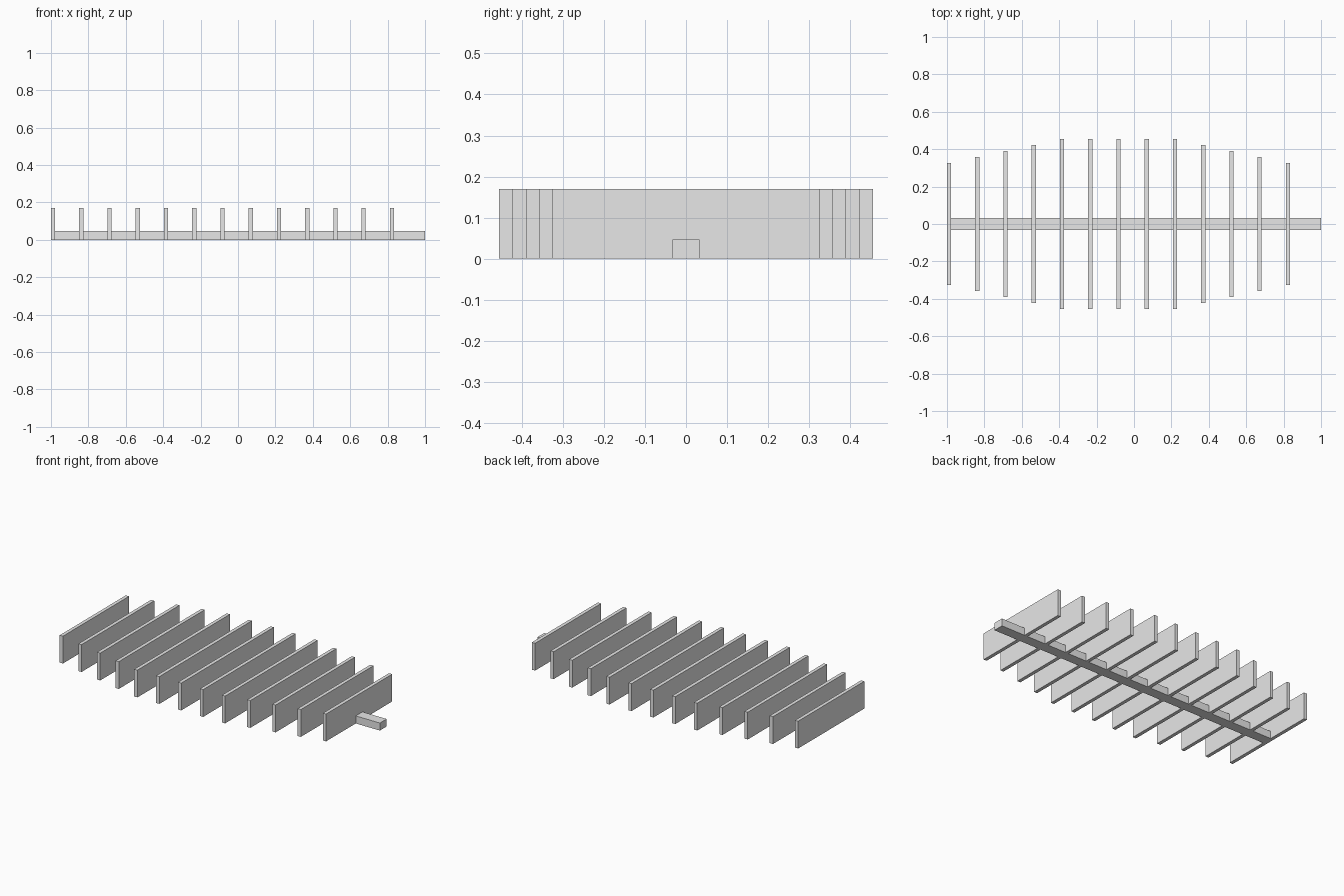
import bpy

default_cube = bpy.data.objects.get("Cube")
if default_cube:
    bpy.data.objects.remove(default_cube, do_unlink=True)

# Single plain grey material
grey = bpy.data.materials.new("light_grey")
grey.use_nodes = True
colour = (0.8, 0.8, 0.8, 1)
grey.diffuse_color = colour
grey.node_tree.nodes["Principled BSDF"].inputs["Base Color"].default_value = colour


def box(name, x_min, x_max, half_width, height):
    """Box standing on the ground, centred on y."""
    bpy.ops.mesh.primitive_cube_add(size=1, location=((x_min + x_max) / 2, 0, height / 2))
    ob = bpy.context.object
    ob.name = name
    ob.scale = (x_max - x_min, 2 * half_width, height)
    bpy.ops.object.transform_apply(location=False, rotation=False, scale=True)
    ob.data.materials.append(grey)
    return ob


FIN_COUNT = 13
FIN_SPACING = 0.151
FIN_THICKNESS = 0.022
FIN_HEIGHT = 0.17
MAX_HALF = 0.455
HALF_STEP = 0.0325

# Spine bar running through all fins and out past the last one
box("spine_bar", -0.998, 1.0, 0.033, 0.047)

# Upright fins: five full-width in the middle, stepping shorter to each end
for i in range(FIN_COUNT):
    steps = max(0, abs(i - FIN_COUNT // 2) - 2)
    x = -1 + i * FIN_SPACING
    box(f"fin_{i + 1}", x, x + FIN_THICKNESS, MAX_HALF - steps * HALF_STEP, FIN_HEIGHT)
